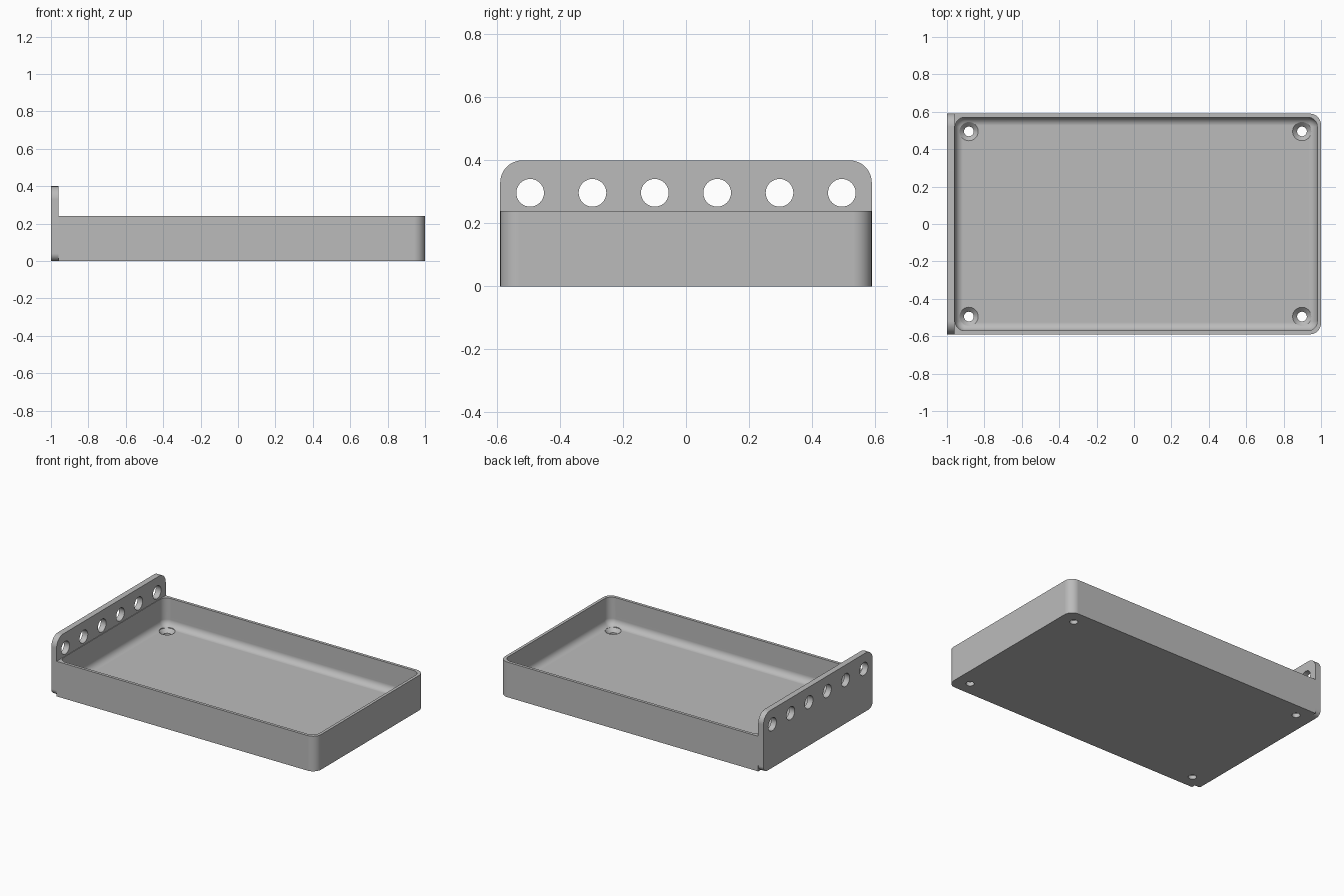
import bpy
import bmesh
from math import sin, cos, pi
from mathutils import Matrix

cube = bpy.data.objects.get("Cube")
if cube:
    bpy.data.objects.remove(cube, do_unlink=True)

# One flat grey for everything
grey = bpy.data.materials.new("mid grey")
grey.use_nodes = True
COLOUR = (0.5, 0.5, 0.5, 1)
grey.diffuse_color = COLOUR
grey.node_tree.nodes["Principled BSDF"].inputs["Base Color"].default_value = COLOUR

STEPS = 8


def rounded_rect(x0, x1, y0, y1, radii):
    """Counter-clockwise outline; radii start at the (x1, y1) corner."""
    corners = ((x1, y1, -1, -1), (x0, y1, 1, -1), (x0, y0, 1, 1), (x1, y0, -1, 1))
    points = []
    for k, ((x, y, sx, sy), r) in enumerate(zip(corners, radii)):
        if r == 0:
            points.append((x, y))
            continue
        for i in range(STEPS + 1):
            a = (k + i / STEPS) * pi / 2
            points.append((x + sx * r + r * cos(a), y + sy * r + r * sin(a)))
    return points


def circle(x, y, r, n=32):
    return [(x + r * cos(2 * pi * i / n), y + r * sin(2 * pi * i / n)) for i in range(n)]


def loft(name, layers):
    """Closed solid through (outline, z) layers, listed bottom to top."""
    bm = bmesh.new()
    rings = [[bm.verts.new((x, y, z)) for x, y in outline] for outline, z in layers]
    for low, high in zip(rings, rings[1:]):
        n = len(low)
        for i in range(n):
            j = (i + 1) % n
            bm.faces.new((low[i], low[j], high[j], high[i]))
    bm.faces.new(rings[0][::-1])
    bm.faces.new(rings[-1])
    mesh = bpy.data.meshes.new(name)
    bm.to_mesh(mesh)
    bm.free()
    mesh.materials.append(grey)
    obj = bpy.data.objects.new(name, mesh)
    bpy.context.collection.objects.link(obj)
    return obj


def activate(obj):
    bpy.ops.object.select_all(action='DESELECT')
    obj.select_set(True)
    bpy.context.view_layer.objects.active = obj


def cut(obj, cutter):
    activate(obj)
    mod = obj.modifiers.new("cut", 'BOOLEAN')
    mod.operation = 'DIFFERENCE'
    mod.solver = 'EXACT'
    mod.object = cutter
    bpy.ops.object.modifier_apply(modifier=mod.name)
    bpy.data.objects.remove(cutter, do_unlink=True)


def finish(obj):
    activate(obj)
    bpy.ops.object.shade_smooth_by_angle(angle=pi / 6)
    mod = obj.modifiers.new("normals", 'WEIGHTED_NORMAL')
    mod.keep_sharp = True


HALF_Y, HEIGHT, FLOOR, WALL = 0.59, 0.24, 0.05, 0.02
PLATE_X = -0.96
FILLET = 0.045

# Tray body, square where it meets the end plate
body = rounded_rect(PLATE_X, 1, -HALF_Y, HALF_Y, (0.06, 0, 0, 0.06))
tray = loft("tray", [(body, 0), (body, HEIGHT)])

# Cavity with filleted floor edge
layers = []
for i in range(STEPS + 1):
    a = i / STEPS * pi / 2
    d = FILLET * (1 - sin(a))
    r = 0.05 - d
    y = HALF_Y - WALL - d
    outline = rounded_rect(PLATE_X + 0.004 + d, 1 - WALL - d, -y, y, (r,) * 4)
    layers.append((outline, FLOOR + FILLET * (1 - cos(a))))
layers.append((layers[-1][0], HEIGHT + 0.1))
cut(tray, loft("cavity_cutter", layers))

# Countersunk screw holes in the floor corners
for x in (-0.883, 0.898):
    for y in (-0.495, 0.495):
        cut(tray, loft("screw_hole_cutter", [
            (circle(x, y, 0.026), -0.1),
            (circle(x, y, 0.026), FLOOR - 0.024),
            (circle(x, y, 0.05), FLOOR),
            (circle(x, y, 0.05), FLOOR + 0.1)]))
finish(tray)

# End plate: drawn flat as (y, z), then stood up facing +x
profile = rounded_rect(-HALF_Y, HALF_Y, 0, 0.4, (0.07, 0.07, 0.04, 0.04))
plate = loft("end_plate", [(profile, -1), (profile, PLATE_X)])
for i in range(6):
    hole = circle(-0.495 + 0.198 * i, 0.297, 0.044)
    cut(plate, loft("plate_hole_cutter", [(hole, -1.1), (hole, -0.9)]))
plate.data.transform(Matrix(((0, 0, 1, 0), (1, 0, 0, 0), (0, 1, 0, 0), (0, 0, 0, 1))))
finish(plate)
